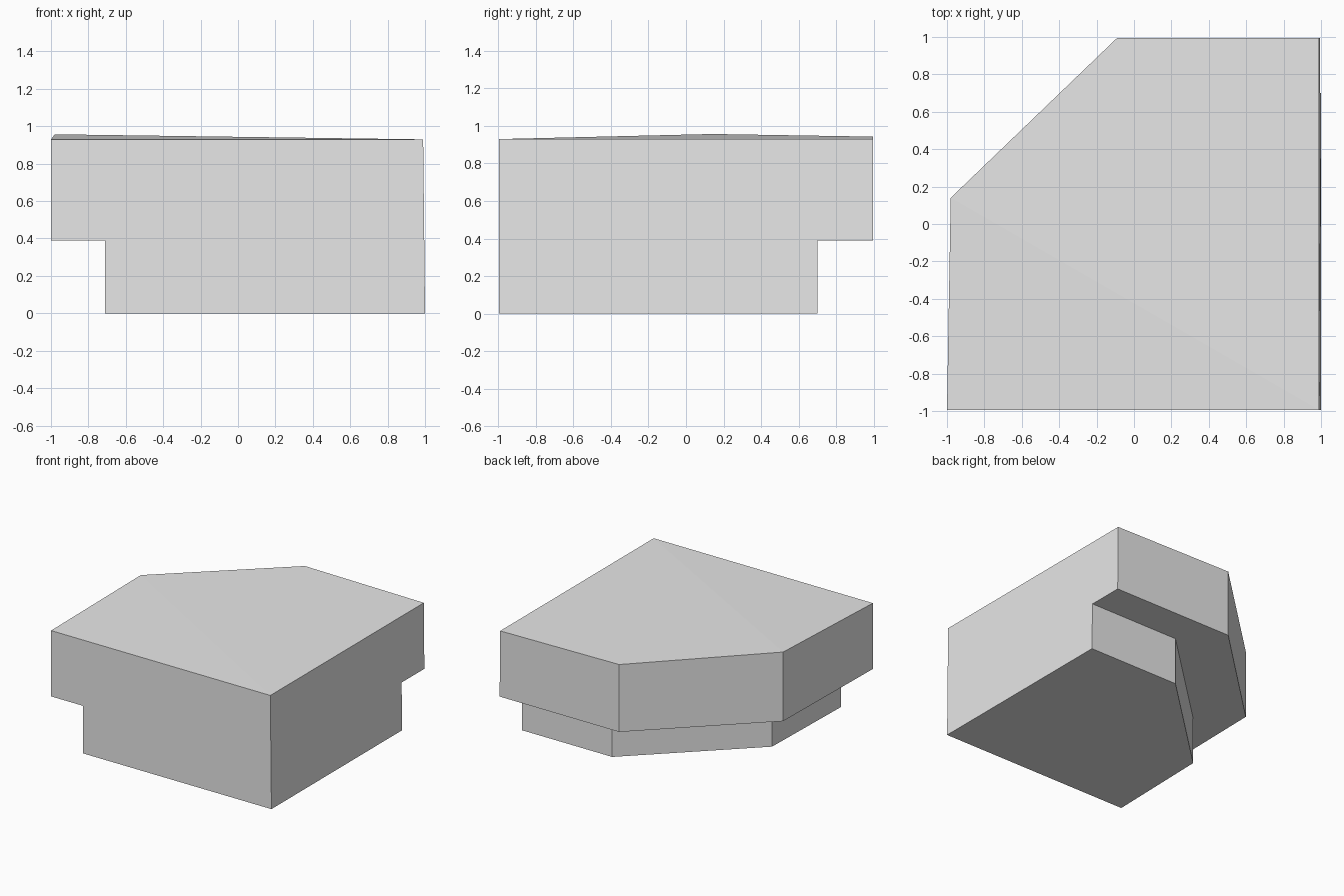
import bpy
import bmesh

cube = bpy.data.objects.get("Cube")
if cube:
    bpy.data.objects.remove(cube, do_unlink=True)

STEP = 0.39
EDGE = 0.995

# Plain wall material
grey = bpy.data.materials.new("light_grey")
grey.use_nodes = True
colour = (0.8, 0.8, 0.8, 1)
grey.diffuse_color = colour
grey.node_tree.nodes["Principled BSDF"].inputs["Base Color"].default_value = colour

bm = bmesh.new()


def ring(points, z):
    return [bm.verts.new((x, y, z)) for x, y in points]


# Outlines run from the front corner around the cut corner
base_plan = [(1, -EDGE), (1, 0.7), (0.18, 0.7), (-0.69, -0.13), (-0.71, -EDGE)]
eave_plan = [(0.995, EDGE), (-0.09, EDGE), (-0.98, 0.14), (-1, -EDGE)]
base = ring(base_plan, 0)
neck = ring([(0.995, 0.7)] + base_plan[2:], STEP)
eave = ring(eave_plan, STEP)

# Gently sloping roof, highest at the cut corner
roof = [bm.verts.new(p) for p in (
    (0.99, -EDGE, 0.93), (0.99, EDGE, 0.93), (-0.09, EDGE, 0.943),
    (-0.98, 0.14, 0.957), (-1, -EDGE, 0.93))]
bm.faces.new((roof[0], roof[1], roof[2], roof[3]))
bm.faces.new((roof[0], roof[3], roof[4]))

# Underside and the two full-height walls
bm.faces.new(base[::-1])
bm.faces.new((base[0], base[1], neck[0], eave[0], roof[1], roof[0]))
bm.faces.new((base[0], roof[0], roof[4], eave[3], neck[3], base[4]))

# Recessed walls, overhang soffit and upper walls
for i in range(3):
    bm.faces.new((base[i + 1], base[i + 2], neck[i + 1], neck[i]))
    bm.faces.new((neck[i], neck[i + 1], eave[i + 1], eave[i]))
    bm.faces.new((eave[i], eave[i + 1], roof[i + 2], roof[i + 1]))

bmesh.ops.recalc_face_normals(bm, faces=bm.faces)
mesh = bpy.data.meshes.new("corner_building")
bm.to_mesh(mesh)
bm.free()
mesh.materials.append(grey)
building = bpy.data.objects.new("corner_building", mesh)
bpy.context.collection.objects.link(building)
